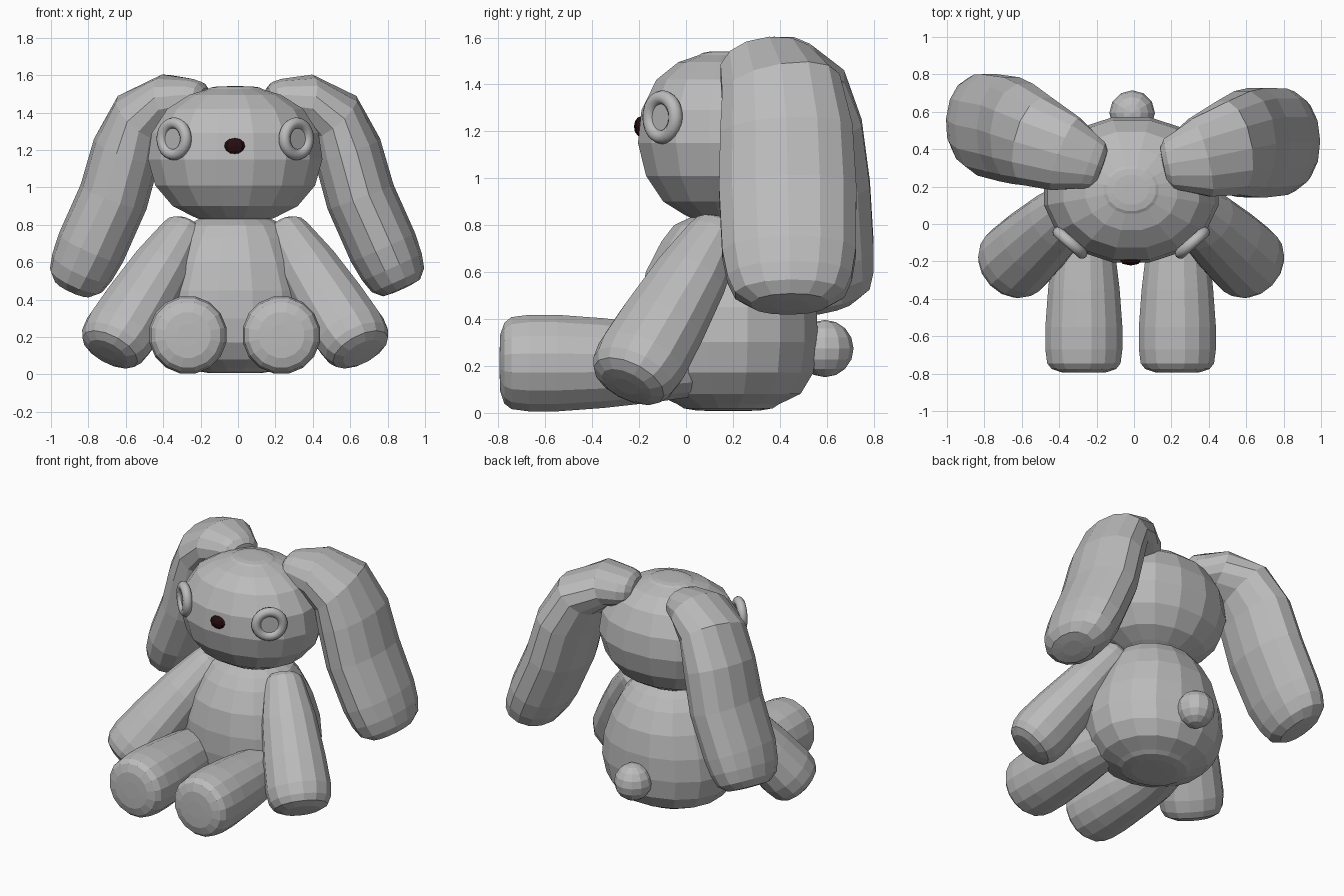
import bpy, bmesh, math
from mathutils import Vector, Matrix

cube = bpy.data.objects.get("Cube")
if cube:
    bpy.data.objects.remove(cube)


def material(name, color):
    m = bpy.data.materials.new(name)
    m.use_nodes = True
    m.diffuse_color = color
    m.node_tree.nodes["Principled BSDF"].inputs["Base Color"].default_value = color
    return m


PLUSH = material("grey plush", (0.5, 0.5, 0.5, 1))
NOSE = material("dark nose", (0.02, 0.004, 0.005, 1))
MID = -0.015  # symmetry plane


def finish(bm, name, mat):
    bmesh.ops.recalc_face_normals(bm, faces=bm.faces)
    me = bpy.data.meshes.new(name)
    bm.to_mesh(me)
    bm.free()
    me.materials.append(mat)
    ob = bpy.data.objects.new(name, me)
    bpy.context.collection.objects.link(ob)
    return ob


def bulge(c, power):
    """Push a unit-circle coordinate outward; a power below 1 gives a boxier section."""
    return math.copysign(abs(c) ** power, c)


def tube(name, rings, side, caps, sides=16, power=1.0):
    """Stuffed limb: rings of (centre, half width along side, half thickness), with rounded ends."""
    pts = [Vector(r[0]) for r in rings]
    last = len(pts) - 1
    tan = [(pts[min(i + 1, last)] - pts[max(i - 1, 0)]).normalized() for i in range(last + 1)]
    full = [(p, t, r[1], r[2]) for p, t, r in zip(pts, tan, rings)]

    def cap(i, sign, h):
        p, t, a, b = full[i]
        return [(p + t * sign * h * d, t, a * s, b * s) for d, s in ((0.6, 0.88), (0.95, 0.62), (1, 0.3))]

    full = cap(0, -1, caps[0])[::-1] + full + cap(last, 1, caps[1])
    angles = [2 * math.pi * (k + 0.5) / sides for k in range(sides)]
    section = [(bulge(math.cos(q), power), bulge(math.sin(q), power)) for q in angles]
    bm = bmesh.new()
    loops = []
    for p, t, a, b in full:
        u = Vector(side)
        u = (u - t * u.dot(t)).normalized()
        v = t.cross(u)
        loops.append([bm.verts.new(p + u * a * c + v * b * d) for c, d in section])
    for lo, hi in zip(loops, loops[1:]):
        for k in range(sides):
            n = (k + 1) % sides
            bm.faces.new((lo[k], lo[n], hi[n], hi[k]))
    bm.faces.new(loops[0])
    bm.faces.new(loops[-1])
    return finish(bm, name, PLUSH)


def stack(name, y, profile, caps):
    """Upright rounded form from (height, half width, half depth)."""
    tube(name, [((MID, y, z), a, b) for z, a, b in profile], (1, 0, 0), caps, power=0.95)


def ball(name, loc, size, mat, segs, rings):
    bm = bmesh.new()
    bmesh.ops.create_uvsphere(bm, u_segments=segs, v_segments=rings, radius=1)
    bmesh.ops.transform(bm, matrix=Matrix.Translation(loc) @ Matrix.Diagonal((*size, 1)), verts=bm.verts)
    return finish(bm, name, mat)


# Head and body
stack("head", 0.183, [(0.845, 0.23, 0.195), (0.9, 0.34, 0.285), (1.01, 0.435, 0.36), (1.15, 0.475, 0.395),
                      (1.29, 0.455, 0.38), (1.42, 0.37, 0.315), (1.495, 0.25, 0.22), (1.525, 0.15, 0.13)],
      (0.02, 0.016))
stack("body", 0.18, [(0.035, 0.24, 0.22), (0.08, 0.345, 0.315), (0.17, 0.42, 0.37), (0.3, 0.452, 0.388),
                     (0.45, 0.435, 0.386), (0.6, 0.38, 0.358), (0.73, 0.315, 0.29), (0.8, 0.26, 0.235),
                     (0.83, 0.2, 0.17)], (0.028, 0.012))

# Tail and nose
ball("tail", (-0.01, 0.593, 0.273), (0.122, 0.122, 0.122), PLUSH, 12, 8)
ball("nose", (MID - 0.003, -0.192, 1.22), (0.06, 0.03, 0.044), NOSE, 8, 6)

for label, s in (("left", 1), ("right", -1)):
    # Arms hang out and forward, widening toward the paw
    top, paw = Vector((MID + s * 0.29, 0.115, 0.745)), Vector((MID + s * 0.65, -0.225, 0.165))
    widths = [(0, 0.13, 0.115), (0.3, 0.175, 0.153), (0.65, 0.2, 0.178), (0.9, 0.21, 0.188), (1, 0.198, 0.178)]
    tube(label + "_arm", [(top.lerp(paw, f), a, b) for f, a, b in widths],
         (1, s, 0), (0.075, 0.07), 14)

    # Legs point straight forward
    leg = [(0.0, 0.15), (-0.15, 0.172), (-0.35, 0.195), (-0.55, 0.21), (-0.67, 0.21), (-0.745, 0.2)]
    tube(label + "_leg", [((MID - 0.003 + s * (0.25 - 0.02 * (y > -0.1)), y, 0.211), r, r) for y, r in leg],
         (1, 0, 0), (0.08, 0.05))

    # Floppy ears; the right one swings a little further back
    path = [(0.24, 0.33, 1.465, 0.16, 0.115), (0.36, 0.355, 1.47, 0.22, 0.14),
            (0.51, 0.405, 1.38, 0.262, 0.168), (0.59, 0.428, 1.2, 0.29, 0.185),
            (0.66, 0.434, 0.95, 0.3, 0.188), (0.78, 0.44, 0.68, 0.292, 0.188),
            (0.828, 0.442, 0.575, 0.272, 0.175)]
    swing = 0 if s > 0 else 0.018
    tube(label + "_ear", [((s * x - 0.005, y + swing * i, z), a * (1 - swing * 2.5), b)
                          for i, (x, y, z, a, b) in enumerate(path)], (0, 1, 0), (0.08, 0.13), 14, 0.94)

    # Button eyes: rolled rim around a flat disc
    out = Vector((s * 0.66, -0.75, 0))
    spot = Matrix.Translation((MID + s * 0.327, -0.1, 1.26)) @ out.to_track_quat("Z", "Y").to_matrix().to_4x4()
    bpy.ops.mesh.primitive_torus_add(major_radius=0.084, minor_radius=0.031, major_segments=24, minor_segments=10)
    rim = bpy.context.object
    rim.name = label + "_eye_rim"
    rim.matrix_world = spot
    rim.data.materials.append(PLUSH)
    bpy.ops.object.shade_smooth_by_angle(angle=math.radians(40))
    bm = bmesh.new()
    bmesh.ops.create_cone(bm, cap_ends=True, segments=24, radius1=0.085, radius2=0.085, depth=0.02, matrix=spot)
    finish(bm, label + "_eye_disc", PLUSH)
